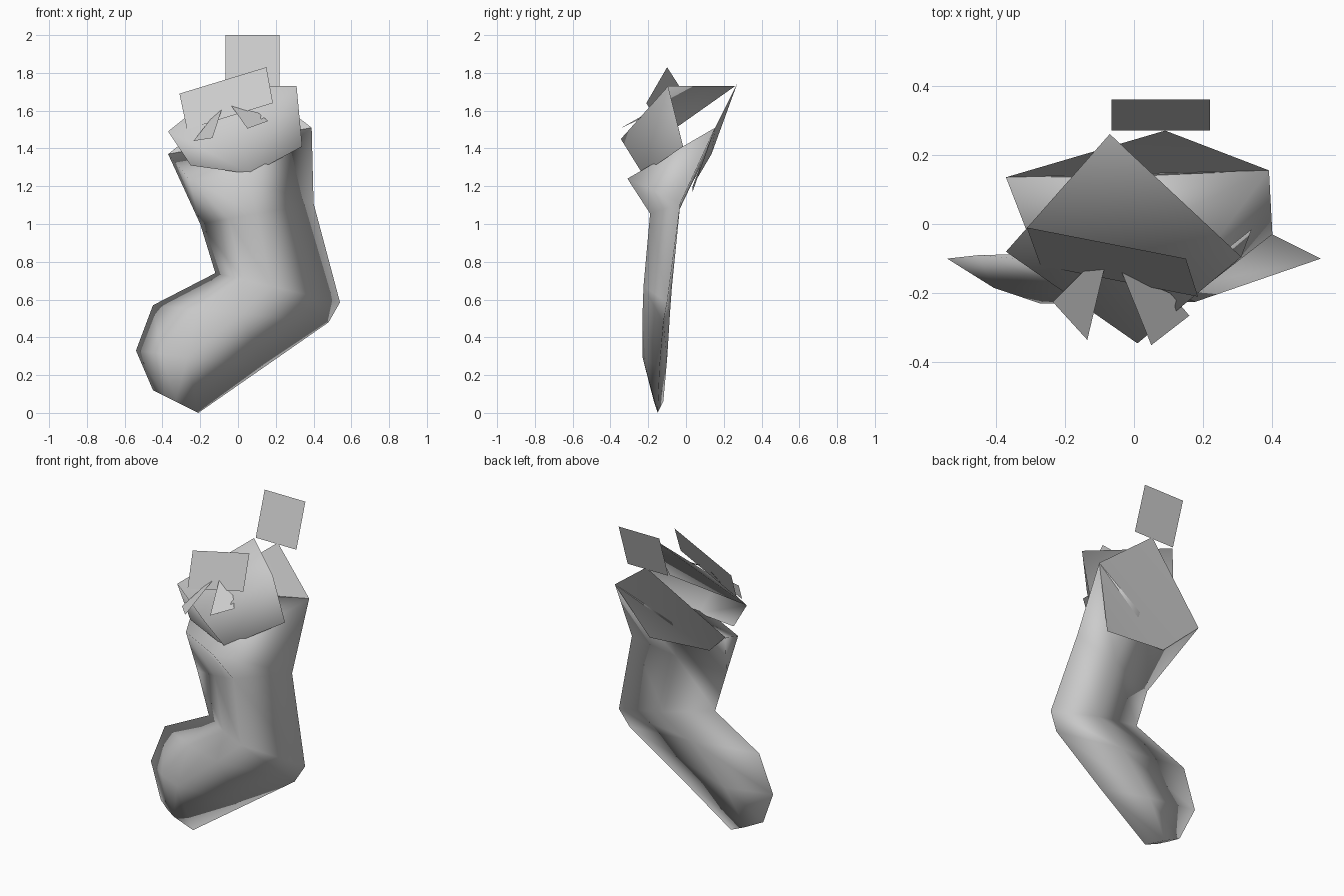
import bpy, bmesh

if "Cube" in bpy.data.objects:
    bpy.data.objects.remove(bpy.data.objects["Cube"])


def make(name, verts, faces, smooth=False):
    mesh = bpy.data.meshes.new(name)
    mesh.from_pydata(verts, [], faces)
    bm = bmesh.new()
    bm.from_mesh(mesh)
    bmesh.ops.recalc_face_normals(bm, faces=bm.faces)
    bm.to_mesh(mesh)
    bm.free()
    for p in mesh.polygons:
        p.use_smooth = smooth
    obj = bpy.data.objects.new(name, mesh)
    bpy.context.collection.objects.link(obj)
    return obj


def ring(left, right, y_front, y_back, t=0.5):
    """Flattened cross-section: outline points, front ridge and back middle."""
    def at(s, y):
        return (left[0] + (right[0] - left[0]) * s, y,
                left[2] + (right[2] - left[2]) * s)
    y_side = left[1] + (y_front - left[1]) * 0.65
    return [left, at(t * 0.5, y_side), at(t, y_front), right, at(0.5, y_back)]


# Stocking: slanted closed top, flared neck, lofted down to the toe
rings = [
    [(-.37, .135, 1.37), (-.26, -.15, 1.24), (.04, -.31, 1.24),
     (.39, .155, 1.51), (.01, .14, 1.44)],
    ring((-.20, -.12, 1.0), (.40, -.03, 1.11), -.19, -.045),
    ring((-.12, -.12, .74), (.54, -.10, .585), -.225, -.075, .45),
    ring((-.45, -.09, .57), (.48, -.12, .48), -.23, -.085),
    ring((-.54, -.10, .33), (.135, -.14, .24), -.23, -.10, .4),
    ring((-.45, -.13, .12), (-.21, -.15, 0), -.17, -.12),
]
n = 5
verts = [v for r in rings for v in r]
faces = [(i * n + j, i * n + (j + 1) % n, (i + 1) * n + (j + 1) % n, (i + 1) * n + j)
         for i in range(len(rings) - 1) for j in range(n)]
faces.append(tuple(range(len(verts) - n, len(verts))))
faces += [(0, 3, 1), (1, 3, 2), (0, 4, 3)]
make("stocking", verts, faces, True)

# Back of the cuff: peak above the rim and a hem on the neck
make("cuff_back",
     [(.09, .27, 1.74), (-.37, .135, 1.37), (-.19, .035, 1.2),
      (.23, .035, 1.17), (.39, .155, 1.51)],
     [(0, 1, 4), (1, 2, 4), (2, 3, 4)], True)

# Folded front cuff with its sloping top
make("cuff_front",
     [(-.07, .26, 1.73), (.31, -.095, 1.73), (-.37, -.08, 1.49), (.01, -.345, 1.45),
      (.34, -.015, 1.41), (.07, -.23, 1.265), (-.25, -.12, 1.31)],
     [(0, 2, 1), (1, 2, 3), (2, 6, 5, 3), (1, 3, 5, 4)], True)

# Flat cards: hanging loop, label and the two ribbon ends
cards = {
    "hanging_loop": [(-.065, .27, 1.73), (.22, .27, 1.73), (.22, .36, 2), (-.065, .36, 2)],
    "label": [(-.31, -.01, 1.69), (-.27, -.12, 1.5), (.185, -.21, 1.64), (.15, -.10, 1.83)],
    "ribbon_left": [(-.085, -.125, 1.61), (-.145, -.135, 1.555),
                    (-.235, -.225, 1.44), (-.135, -.335, 1.455)],
    "ribbon_right": [(-.035, -.14, 1.625), (.05, -.35, 1.505),
                     (.16, -.265, 1.545), (.105, -.20, 1.59)],
}
for name, pts in cards.items():
    make(name, pts, [(0, 1, 2, 3)])
